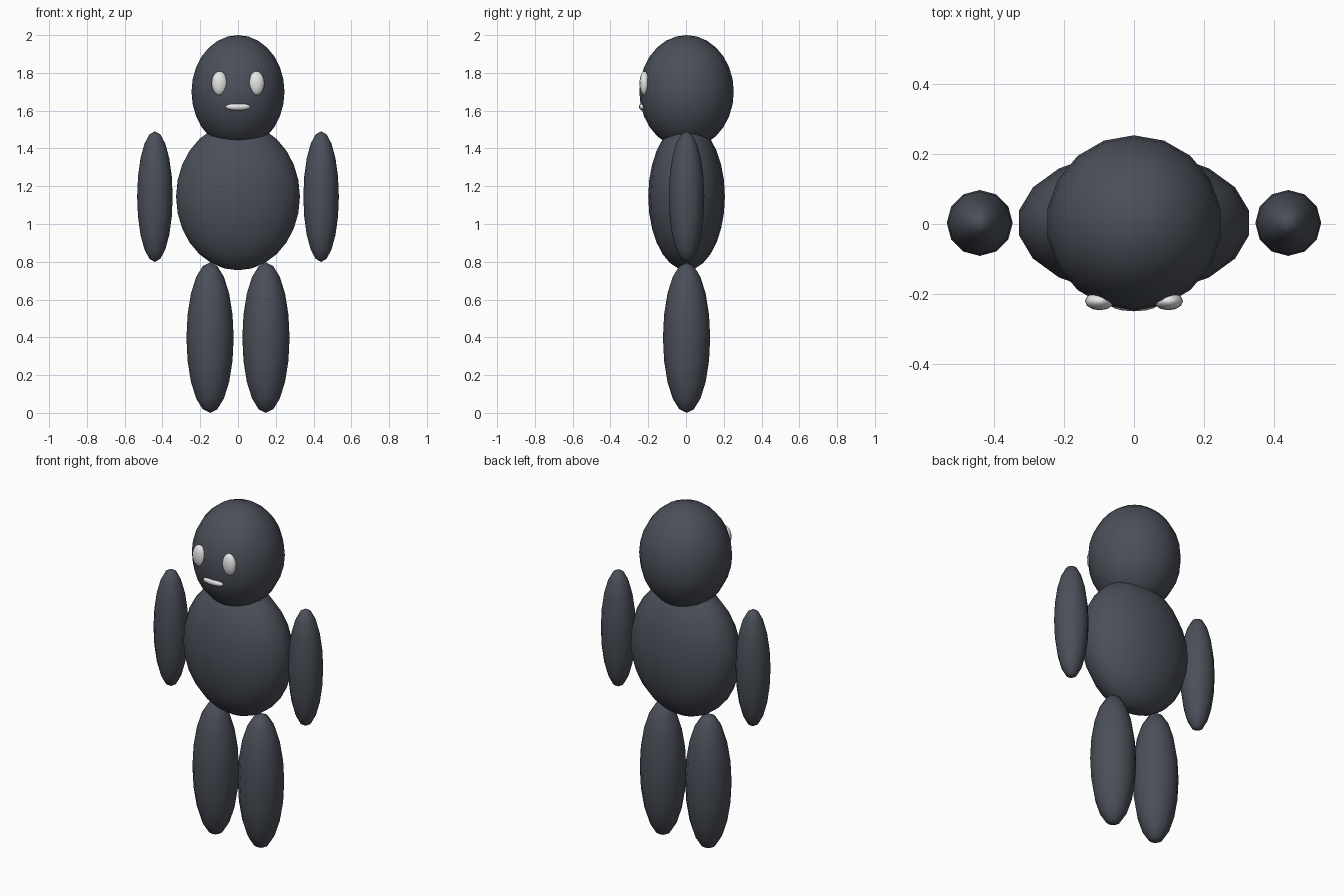
import bpy

cube = bpy.data.objects.get("Cube")
if cube:
    bpy.data.objects.remove(cube, do_unlink=True)


def make_material(name, rgb):
    mat = bpy.data.materials.new(name)
    mat.use_nodes = True
    color = (*rgb, 1.0)
    mat.diffuse_color = color
    mat.node_tree.nodes["Principled BSDF"].inputs["Base Color"].default_value = color
    return mat


slate = make_material("dark slate", (0.069, 0.078, 0.098))
white = make_material("white", (0.85, 0.85, 0.85))


def ellipsoid(name, center, radii, mat, segments=12, rings=10):
    """Smooth stretched sphere; every body part is one of these."""
    bpy.ops.mesh.primitive_uv_sphere_add(
        segments=segments, ring_count=rings, radius=1, location=center)
    obj = bpy.context.object
    obj.name = name
    obj.rotation_euler.z = 0
    obj.scale = radii
    bpy.ops.object.transform_apply(location=False, rotation=False, scale=True)
    bpy.ops.object.shade_smooth()
    obj.data.materials.append(mat)
    return obj


BODY_Y = 0.003

# Torso and head
ellipsoid("torso", (0, BODY_Y, 1.145), (0.333, 0.203, 0.39), slate, 18, 14)
ellipsoid("head", (0, BODY_Y, 1.70), (0.25, 0.25, 0.30), slate, 18, 14)

# Paired limbs and eyes
for side, sign in (("left", 1), ("right", -1)):
    ellipsoid(side + "_arm", (sign * 0.44, BODY_Y, 1.145), (0.094, 0.094, 0.346), slate)
    ellipsoid(side + "_leg", (sign * 0.148, BODY_Y, 0.398), (0.125, 0.125, 0.398), slate)
    ellipsoid(side + "_eye", (sign * 0.098, -0.22, 1.745), (0.042, 0.026, 0.064), white)

# Mouth
ellipsoid("mouth", (0, -0.231, 1.62), (0.067, 0.018, 0.019), white)
